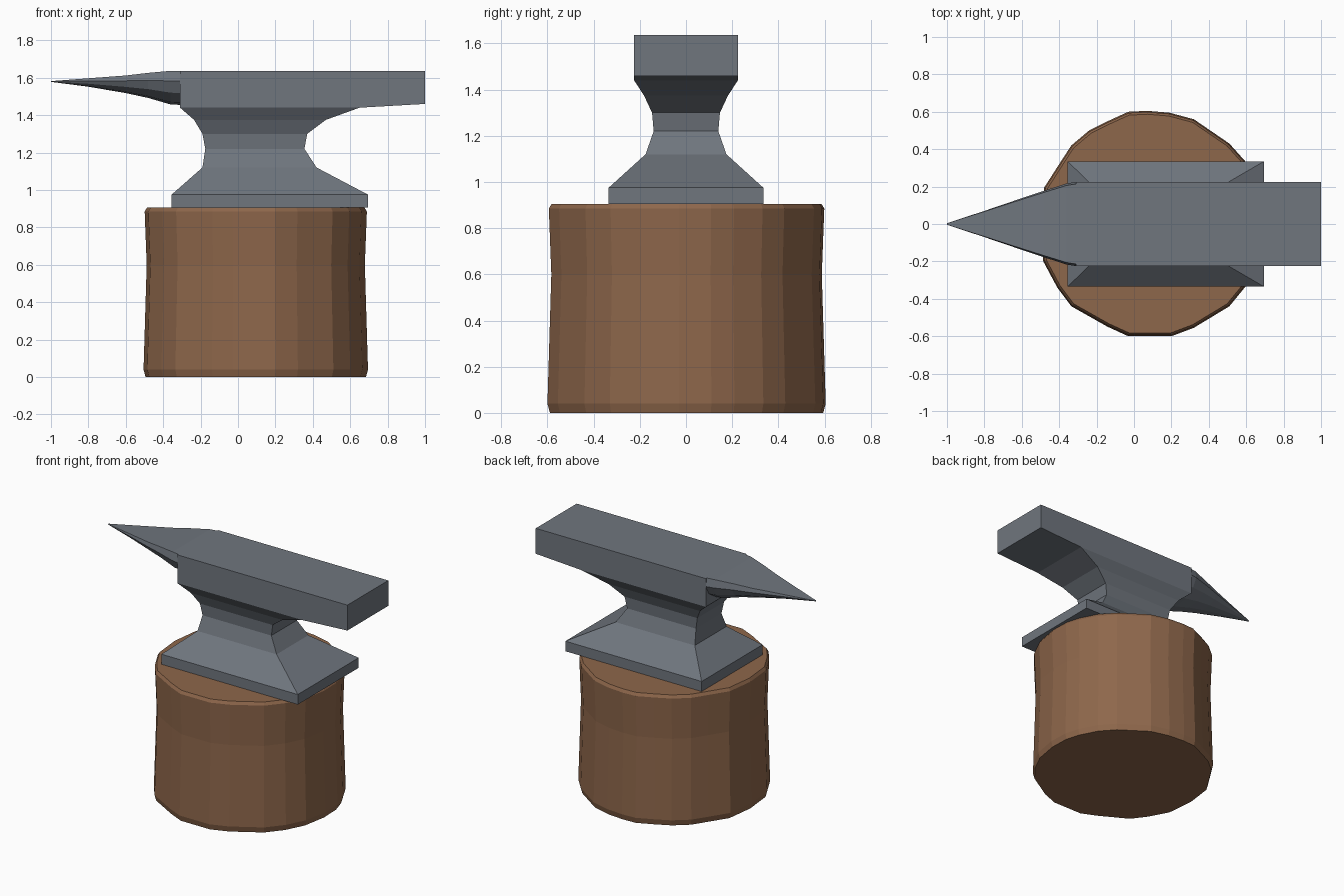
import bpy

if "Cube" in bpy.data.objects:
    bpy.data.objects.remove(bpy.data.objects["Cube"])


def material(name, rgb):
    m = bpy.data.materials.new(name)
    m.diffuse_color = (*rgb, 1)
    m.use_nodes = True
    m.node_tree.nodes["Principled BSDF"].inputs["Base Color"].default_value = m.diffuse_color
    return m


iron = material("iron grey", (0.160, 0.180, 0.208))
wood = material("wood brown", (0.270, 0.135, 0.070))


def loft(name, rings, mat):
    """Skin a list of closed rings with equal point counts and cap both ends."""
    n = len(rings[0])
    verts = [p for r in rings for p in r]
    faces = [(i * n + j, i * n + (j + 1) % n, (i + 1) * n + (j + 1) % n, (i + 1) * n + j)
             for i in range(len(rings) - 1) for j in range(n)]
    faces.append(tuple(reversed(range(n))))
    faces.append(tuple(range(len(verts) - n, len(verts))))
    me = bpy.data.meshes.new(name)
    me.from_pydata(verts, [], faces)
    me.materials.append(mat)
    ob = bpy.data.objects.new(name, me)
    bpy.context.collection.objects.link(ob)
    return ob


# Wooden stump: uneven outline, slightly pinched, with chamfered rims
CX = 0.095
outline = [(0.69, 0.11), (0.66, 0.21), (0.595, 0.335), (0.51, 0.43), (0.32, 0.56),
           (0.19, 0.595), (0.07, 0.605), (-0.03, 0.60), (-0.14, 0.55), (-0.24, 0.50),
           (-0.335, 0.42), (-0.40, 0.32), (-0.48, 0.195), (-0.505, 0.0), (-0.485, -0.2),
           (-0.41, -0.34), (-0.335, -0.44), (-0.14, -0.55), (-0.03, -0.60), (0.2, -0.60),
           (0.32, -0.555), (0.51, -0.44), (0.60, -0.33), (0.665, -0.2), (0.695, -0.03)]
stump_levels = [(0.0, 0.982), (0.04, 1.0), (0.60, 0.972), (0.885, 0.99), (0.905, 0.97)]
loft("stump", [[(CX + (x - CX) * s, y * s, z) for x, y in outline]
               for z, s in stump_levels], wood)

# Anvil foot and waist: rectangular sections (z, left x, right x, half width)
waist = [(0.905, -0.355, 0.695, 0.335), (0.975, -0.355, 0.695, 0.335),
         (1.12, -0.19, 0.42, 0.175), (1.22, -0.175, 0.355, 0.14),
         (1.30, -0.19, 0.37, 0.147), (1.375, -0.235, 0.47, 0.182),
         (1.44, -0.31, 0.65, 0.225)]
loft("foot_and_waist", [[(a, -w, z), (b, -w, z), (b, w, z), (a, w, z)]
                        for z, a, b, w in waist], iron)

# Working face: side profile pulled across the width
side = [(-0.31, 1.44), (0.65, 1.44), (1.0, 1.46), (1.0, 1.637), (-0.31, 1.637)]
loft("face_block", [[(x, y, z) for x, z in side] for y in (0.225, -0.225)], iron)

# Horn: flat-topped, round-bottomed sections (x, top z, bottom z, half width)
horn = [(-1.0, 1.582, 1.578, 0.004), (-0.8, 1.597, 1.552, 0.07),
        (-0.6, 1.612, 1.518, 0.138), (-0.48, 1.626, 1.492, 0.178),
        (-0.36, 1.637, 1.457, 0.217), (-0.31, 1.637, 1.455, 0.225)]
half = [(0.95, 0.0), (1.0, 0.3), (0.85, 0.65), (0.5, 0.93)]
section = half + [(0.0, 1.0)] + [(-u, v) for u, v in reversed(half)]
loft("horn", [[(x, -u * w, t - v * (t - b)) for u, v in section]
              for x, t, b, w in horn], iron)

# Consistent outward normals on every part
import bmesh
for ob in bpy.context.collection.objects:
    bm = bmesh.new()
    bm.from_mesh(ob.data)
    bmesh.ops.recalc_face_normals(bm, faces=bm.faces)
    bm.to_mesh(ob.data)
    bm.free()
